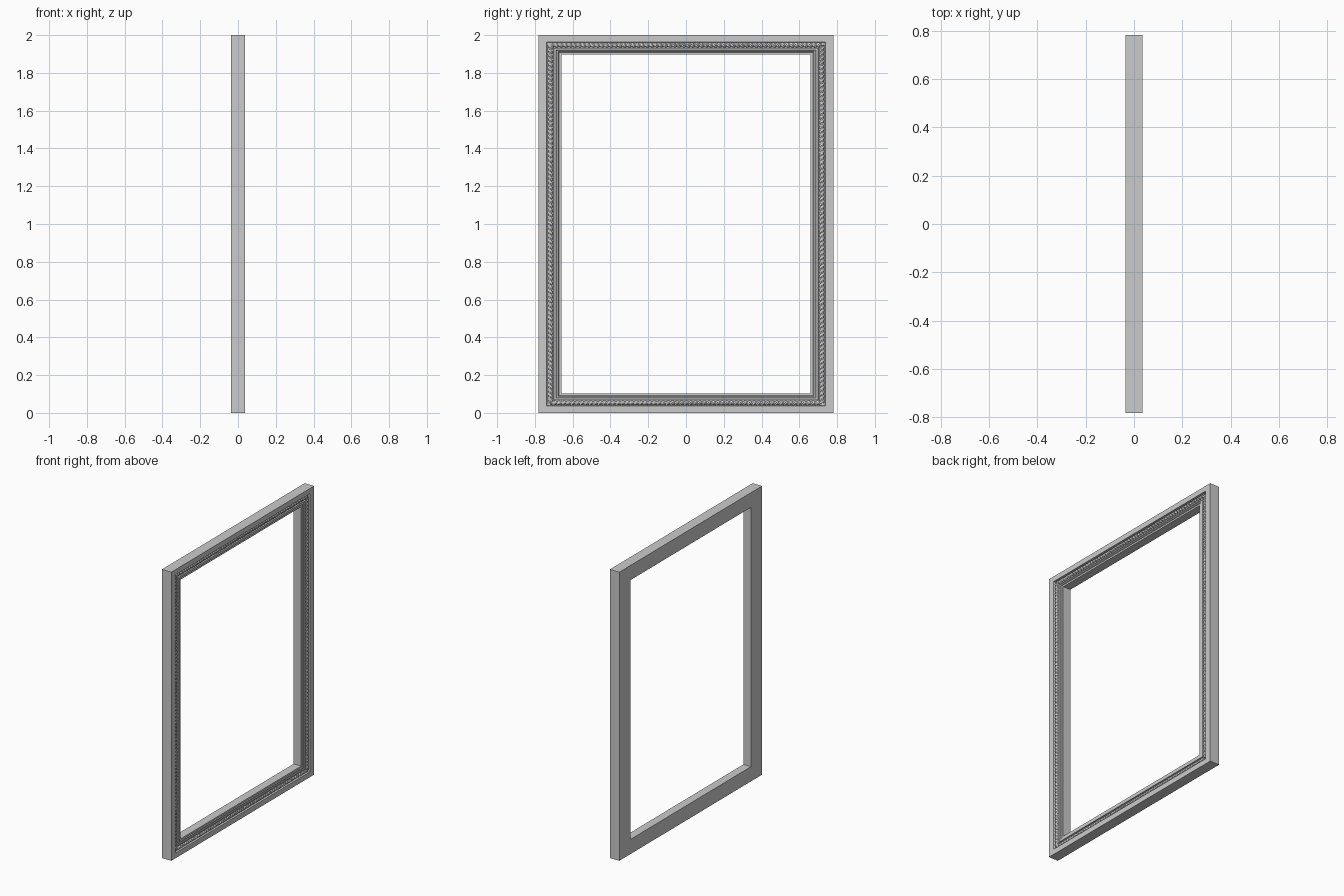
import bpy, bmesh, math

if "Cube" in bpy.data.objects:
    bpy.data.objects.remove(bpy.data.objects["Cube"])

HALF_Y, HALF_Z = 0.782, 1.0      # outer half sizes
BORDER_Y, BORDER_Z = 0.122, 0.102  # border widths on sides / top and bottom
FACE = 0.036


def make_object(name, bm):
    bmesh.ops.recalc_face_normals(bm, faces=bm.faces[:])
    mesh = bpy.data.meshes.new(name)
    bm.to_mesh(mesh)
    bm.free()
    obj = bpy.data.objects.new(name, mesh)
    bpy.context.collection.objects.link(obj)
    return obj


def bridge(bm, rings, close):
    count = len(rings) if close else len(rings) - 1
    for i in range(count):
        a, b = rings[i], rings[(i + 1) % len(rings)]
        n = len(a)
        for j in range(n):
            k = (j + 1) % n
            bm.faces.new((a[j], a[k], b[k], b[j]))


# Moulded frame: (border fraction from outside to opening, depth)
profile = [(0, -FACE), (0, FACE), (0.36, FACE), (0.38, 0.022), (0.66, 0.022),
           (0.68, 0.031), (0.76, 0.031), (0.79, 0.027), (0.86, 0.027),
           (0.89, 0.022), (1, 0.022), (1, -FACE)]
bm = bmesh.new()
rings = []
for t, x in profile:
    y, z = HALF_Y - BORDER_Y * t, HALF_Z - BORDER_Z * t
    rings.append([bm.verts.new((x, sy * y, 1 + sz * z))
                  for sy, sz in ((-1, -1), (1, -1), (1, 1), (-1, 1))])
bridge(bm, rings, True)
make_object("moulded_frame", bm)


# Twisted rope trim lying in the groove
def rope(name, start, end, r_side, r_depth, hand):
    dy, dz = end[0] - start[0], end[1] - start[1]
    length = math.hypot(dy, dz)
    steps = round(length / 0.006)
    sides, lobes, lobe_pitch = 12, 3, 0.024
    bm = bmesh.new()
    rings = []
    for i in range(steps + 1):
        f = i / steps
        twist = hand * 2 * math.pi * f * length / (lobe_pitch * lobes)
        ring = []
        for j in range(sides):
            a = 2 * math.pi * j / sides
            r = 0.82 + 0.18 * math.cos(lobes * (a - twist))
            side = r_side * r * math.cos(a)
            ring.append(bm.verts.new((
                0.023 + r_depth * r * math.sin(a),
                start[0] + dy * f - side * dz / length,
                start[1] + dz * f + side * dy / length)))
        rings.append(ring)
    bridge(bm, rings, False)
    bm.faces.new(rings[0])
    bm.faces.new(rings[-1])
    make_object(name, bm)


ry, rz = HALF_Y - BORDER_Y * 0.52, HALF_Z - BORDER_Z * 0.52
for s, side in ((-1, "left"), (1, "right")):
    rope(side + "_rope", (s * ry, 1 - rz), (s * ry, 1 + rz), 0.016, 0.012, s)
for s, side in ((-1, "bottom"), (1, "top")):
    rope(side + "_rope", (-ry, 1 + s * rz), (ry, 1 + s * rz), 0.0135, 0.012, s)
